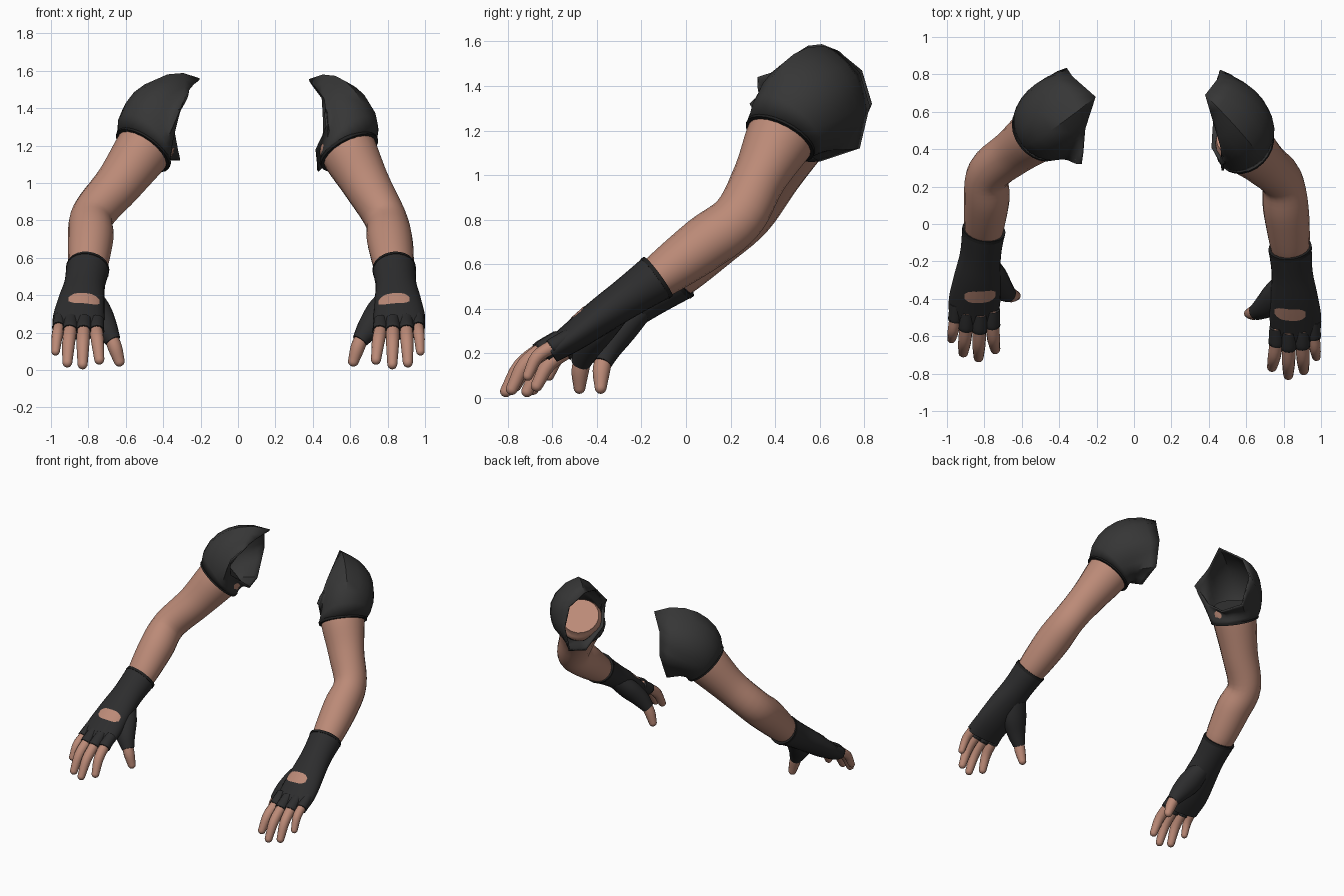
import bpy, bmesh, math
from mathutils import Vector
from mathutils.bvhtree import BVHTree

cube = bpy.data.objects.get("Cube")
if cube:
    bpy.data.objects.remove(cube, do_unlink=True)


def material(name, color):
    m = bpy.data.materials.new(name)
    m.use_nodes = True
    m.diffuse_color = (*color, 1)
    b = next(n for n in m.node_tree.nodes if n.type == 'BSDF_PRINCIPLED')
    b.inputs["Base Color"].default_value = (*color, 1)
    b.inputs["Roughness"].default_value = 0.8
    return m


SKIN = material("skin", (0.5, 0.255, 0.185))
CLOTH = material("sleeve cloth", (0.037, 0.037, 0.037))
GLOVE = material("glove fabric", (0.026, 0.026, 0.027))
TRIM = material("dark trim", (0.014, 0.014, 0.014))


def build(name, verts, faces, mats, angle=50):
    me = bpy.data.meshes.new(name)
    me.from_pydata(verts, [], faces)
    bm = bmesh.new()
    bm.from_mesh(me)
    bmesh.ops.recalc_face_normals(bm, faces=bm.faces)
    bm.to_mesh(me)
    bm.free()
    ob = bpy.data.objects.new(name, me)
    bpy.context.collection.objects.link(ob)
    for m in mats:
        me.materials.append(m)
    bpy.ops.object.select_all(action='DESELECT')
    ob.select_set(True)
    bpy.context.view_layer.objects.active = ob
    bpy.ops.object.shade_smooth_by_angle(angle=math.radians(angle))
    return ob


def skin_rings(name, rings, mats, caps=True, angle=50):
    """Bridge a list of equal rings into a tube."""
    n = len(rings[0])
    verts = [tuple(p) for r in rings for p in r]
    faces = [(i * n + j, i * n + (j + 1) % n, (i + 1) * n + (j + 1) % n, (i + 1) * n + j)
             for i in range(len(rings) - 1) for j in range(n)]
    if caps:
        faces += [tuple(range(n)), tuple(range(len(verts) - n, len(verts)))]
    return build(name, verts, faces, mats, angle)


def smooth_path(pts, steps):
    pts = [Vector(p) for p in pts]
    pts = [pts[0] * 2 - pts[1]] + pts + [pts[-1] * 2 - pts[-2]]
    out = []
    for a, b, c, d in zip(pts, pts[1:], pts[2:], pts[3:]):
        for k in range(steps):
            t = k / steps
            out.append((b * 2 + (c - a) * t + (a * 2 - b * 5 + c * 4 - d) * t * t
                        + (b * 3 - a - c * 3 + d) * t ** 3) * 0.5)
    return out + [pts[-2]]


def tube(name, pts, mats, sides=16, steps=4, tip=False):
    """Tube through (x, y, z, half width, half thickness) stations."""
    path = smooth_path(pts, steps)
    rings = []
    for i, p in enumerate(path):
        tan = (path[min(i + 1, len(path) - 1)] - path[max(i - 1, 0)]).to_3d().normalized()
        lat = (Vector((1, 0, 0)) - tan * tan.x).normalized()
        nrm = tan.cross(lat)

        def ring(grow, along):
            return [p.to_3d() + tan * along + (lat * p[3] * math.cos(a) + nrm * p[4] * math.sin(a)) * grow
                    for a in (math.tau * k / sides for k in range(sides))]
        rings.append(ring(1, 0))
        if tip and i == len(path) - 1:
            for f in (0.3, 0.6, 0.85, 0.98):
                rings.append(ring(math.sqrt(1 - f * f), f * p[3]))
    return skin_rings(name, rings, mats)


def sleeve(label, side, hem_point, elbow_point, centre, opening):
    """Rounded cloth shell from the hem circle to the ragged inner opening."""
    hem_point, c = Vector(hem_point), Vector(centre)
    a = (Vector(elbow_point) - hem_point).normalized()
    u = (Vector((0, 0, 1)) - a * a.z).normalized()
    v = a.cross(u) * side
    per = 3
    n = len(opening) * per
    edge = [Vector(p) for p in opening]
    hem, end = [], []
    for k in range(n):
        ang = math.tau * k / n
        hem.append(hem_point + (u * math.cos(ang) + v * math.sin(ang)) * 0.168)
        end.append(edge[k // per].lerp(edge[(k // per + 1) % len(edge)], k % per / per))
    rings = []
    for i in range(8):
        t = i / 7
        ring = []
        for h, e in zip(hem, end):
            dh, de = h - c, e - c
            size = (dh.length * (1 - t) + de.length * t) * (1 - 0.15 * math.sin(math.pi * t))
            ring.append(c + dh.normalized().slerp(de.normalized(), t) * size)
        rings.append(ring)
    ob = skin_rings(label + "_sleeve", rings, [CLOTH], caps=False, angle=40)
    mod = ob.modifiers.new("thickness", 'SOLIDIFY')
    mod.thickness = 0.012
    # hem band
    band = [[hem_point + (p - hem_point) * s + a * d for p in hem]
            for s, d in ((1.005, -0.008), (1.008, 0.01), (0.88, 0.012))]
    skin_rings(label + "_sleeve_hem", band, [TRIM], caps=False)


def hand(label, side, shear, dy, dz, thumb_dx):
    def place(p, dx=0):
        x, y, z = p[:3]
        return (side * (x + dx + shear * (y + 0.7)), y + dy, z + dz, *p[3:])

    # glove body from cuff to knuckles
    body = [(0.835, -0.132, 0.54, 0.115, 0.108), (0.845, -0.257, 0.454, 0.11, 0.092),
            (0.855, -0.383, 0.366, 0.126, 0.081), (0.863, -0.502, 0.278, 0.138, 0.068),
            (0.865, -0.608, 0.205, 0.128, 0.052)]
    glove = tube(label + "_glove", [place(p) for p in body], [GLOVE], sides=24, steps=5)
    rim = [(0.834, -0.125, 0.545, 0.116, 0.109), (0.836, -0.14, 0.534, 0.117, 0.11)]
    tube(label + "_glove_cuff_rim", [place(p) for p in rim], [TRIM], sides=24, steps=1)

    # fingers: base and tip, each with a short glove stall
    fingers = {"index": ((0.762, -0.62, 0.218), (0.738, -0.765, 0.055)),
               "middle": ((0.828, -0.642, 0.222), (0.825, -0.808, 0.03)),
               "ring": ((0.9, -0.632, 0.224), (0.908, -0.782, 0.04)),
               "little": ((0.962, -0.59, 0.236), (0.975, -0.71, 0.1))}
    for name, (base, tip) in fingers.items():
        b, t = Vector(base), Vector(tip)
        r = 0.031 if name == "little" else 0.036
        back = b + Vector((0, 0.07, 0.045))
        mid = b.lerp(t, 0.5) + Vector((0, -0.018, 0.016))
        tube(f"{label}_{name}_finger",
             [place((*p, r * s, r * s)) for p, s in ((back, 1), (b, 1), (mid, 0.96), (t, 0.74))],
             [SKIN], sides=12, tip=True)
        end = b.lerp(mid, 0.18)
        tube(f"{label}_{name}_glove_stall",
             [place((*p, r + g, r + g)) for p, g in ((back, 0.002), (b, 0.006), (end, 0.005))],
             [GLOVE], sides=12)
        tube(f"{label}_{name}_stall_rim",
             [place((*p, r + 0.006, r + 0.006)) for p in (b.lerp(mid, 0.14), b.lerp(mid, 0.21))],
             [TRIM], sides=12, steps=1)

    # thumb with its fleshy base joined into the palm
    tube(label + "_thumb_glove",
         [place(p, thumb_dx * k) for k, p in
          ((0, (0.815, -0.31, 0.385, 0.07, 0.06)), (0.3, (0.765, -0.385, 0.305, 0.085, 0.07)),
           (0.7, (0.705, -0.44, 0.23, 0.068, 0.062)), (1, (0.651, -0.472, 0.155, 0.043, 0.044)))],
         [GLOVE], sides=14)
    tube(label + "_thumb",
         [place(p, thumb_dx) for p in ((0.665, -0.462, 0.185, 0.036, 0.038), (0.64, -0.475, 0.12, 0.038, 0.039),
                                       (0.617, -0.478, 0.047, 0.029, 0.027))],
         [SKIN], sides=12, tip=True)

    # skin patch in the glove's back opening, laid onto the surface
    me = glove.data
    tree = BVHTree.FromPolygons([v.co for v in me.vertices], [tuple(p.vertices) for p in me.polygons])
    up = Vector((0, -0.645, 0.764))
    along = Vector((0, -0.764, -0.645))
    middle = Vector(place((0.835, -0.482, 0.378)))
    cols, rows = 17, 7
    verts = []
    for i in range(cols):
        s = 2 * i / (cols - 1) - 1
        for j in range(rows):
            w = (2 * j / (rows - 1) - 1) * 0.041 * max(0.4, (1 - s ** 4) ** 0.5)
            p = middle + Vector((s * 0.083, 0, 0)) + along * w
            hit = tree.ray_cast(p + up * 0.3, -up)[0]
            verts.append(tuple((hit or p) + up * 0.003))
    faces = [(i * rows + j, i * rows + j + 1, (i + 1) * rows + j + 1, (i + 1) * rows + j)
             for i in range(cols - 1) for j in range(rows - 1)]
    build(label + "_glove_back_opening", verts, faces, [SKIN])


# left arm
left_path = [(0.565, 0.475, 1.24, 0.13, 0.13), (0.592, 0.425, 1.17, 0.152, 0.155),
             (0.688, 0.33, 0.99, 0.128, 0.122), (0.788, 0.235, 0.81, 0.113, 0.12),
             (0.812, 0.08, 0.69, 0.122, 0.123), (0.835, -0.125, 0.54, 0.104, 0.098),
             (0.838, -0.165, 0.512, 0.08, 0.07)]
tube("left_arm", left_path, [SKIN], sides=20, steps=5)
sleeve("left", 1, left_path[1][:3], left_path[2][:3], (0.5, 0.53, 1.3),
       [(0.38, 0.69, 1.555), (0.46, 0.42, 1.45), (0.48, 0.285, 1.32), (0.42, 0.4, 1.17),
        (0.43, 0.6, 1.06), (0.45, 0.78, 1.12), (0.46, 0.825, 1.31), (0.45, 0.78, 1.46)])
hand("left", 1, 0, 0, 0, 0)

# right arm
right_path = [(-0.46, 0.54, 1.24, 0.14, 0.14), (-0.505, 0.492, 1.18, 0.152, 0.155),
              (-0.635, 0.39, 1.0, 0.128, 0.126), (-0.775, 0.275, 0.83, 0.115, 0.122),
              (-0.787, 0.135, 0.71, 0.122, 0.122), (-0.802, -0.03, 0.55, 0.104, 0.098),
              (-0.806, -0.07, 0.517, 0.08, 0.07)]
right_arm = tube("right_arm", right_path, [SKIN, CLOTH], sides=20, steps=5)
for face in right_arm.data.polygons:
    if len(face.vertices) > 4 and face.center.z > 1:
        face.material_index = 1
sleeve("right", -1, right_path[1][:3], right_path[2][:3], (-0.41, 0.56, 1.3),
       [(-0.205, 0.68, 1.56), (-0.26, 0.51, 1.5), (-0.29, 0.32, 1.44), (-0.34, 0.4, 1.28),
        (-0.31, 0.58, 1.12), (-0.36, 0.75, 1.12), (-0.36, 0.835, 1.32), (-0.33, 0.79, 1.47)])
hand("right", -1, -0.055, 0.095, 0, 0.03)
